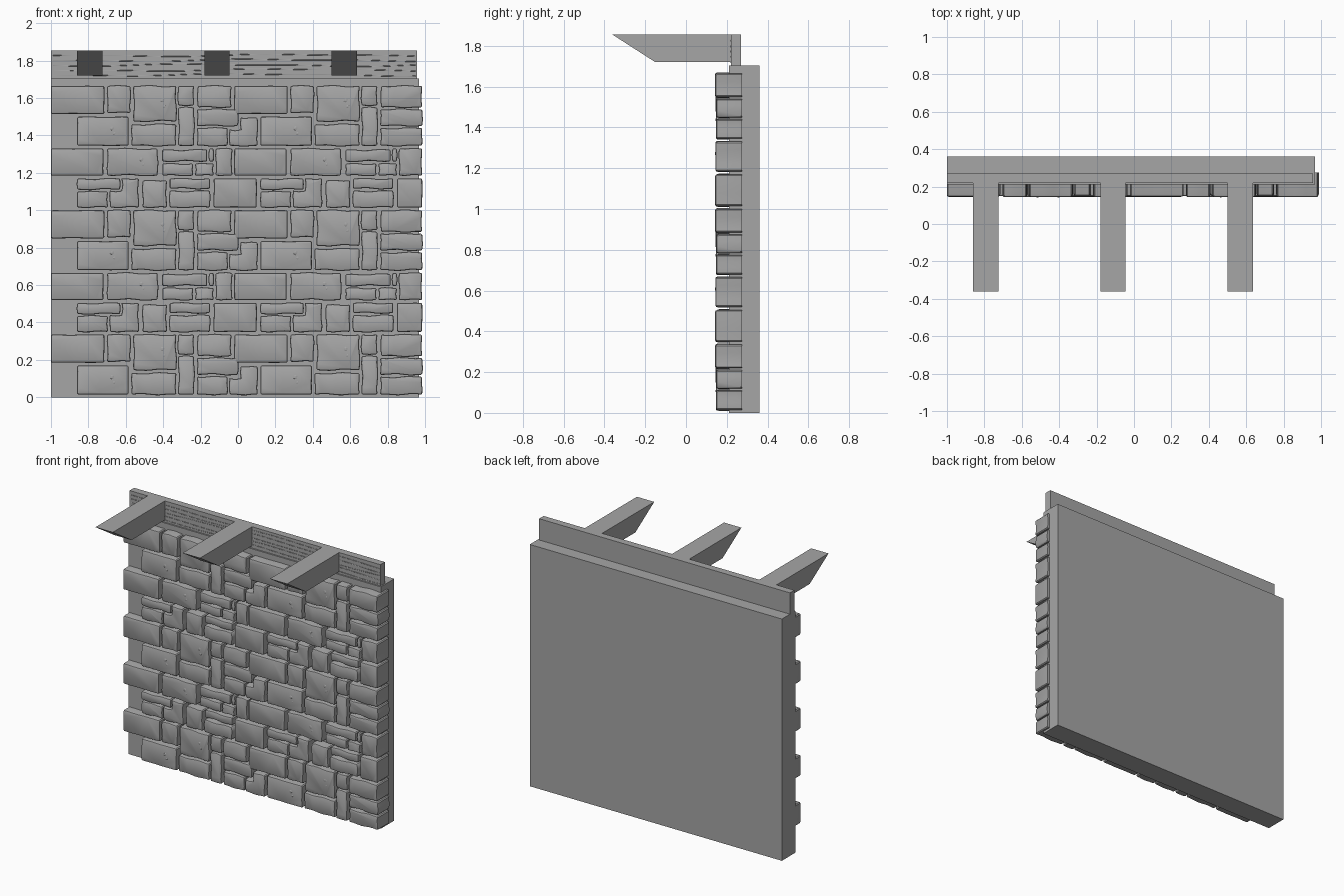
import bpy, bmesh, math, random

cube = bpy.data.objects.get("Cube")
if cube:
    bpy.data.objects.remove(cube, do_unlink=True)
random.seed(4)

grey = bpy.data.materials.new("plain grey")
grey.use_nodes = True
grey.diffuse_color = (0.38, 0.38, 0.38, 1)
grey.node_tree.nodes["Principled BSDF"].inputs["Base Color"].default_value = grey.diffuse_color


def add_object(name, bm):
    bmesh.ops.recalc_face_normals(bm, faces=bm.faces[:])
    mesh = bpy.data.meshes.new(name)
    bm.to_mesh(mesh)
    bm.free()
    mesh.materials.append(grey)
    obj = bpy.data.objects.new(name, mesh)
    bpy.context.collection.objects.link(obj)
    return obj


def side_profile(name, points, x0, x1):
    """Extrude a (y, z) outline from x0 to x1."""
    bm = bmesh.new()
    face = bm.faces.new([bm.verts.new((x0, y, z)) for y, z in points])
    result = bmesh.ops.extrude_face_region(bm, geom=[face])
    for v in result["geom"]:
        if isinstance(v, bmesh.types.BMVert):
            v.co.x = x1
    return add_object(name, bm)


def rectangle(y0, y1, z0, z1):
    return [(y0, z0), (y1, z0), (y1, z1), (y0, z1)]


# Backing wall, top beam and overhanging rafters
side_profile("wall_slab", rectangle(0.21, 0.36, 0, 1.705), -1, 0.967)
side_profile("top_beam", rectangle(0.22, 0.27, 1.7, 1.855), -1, 0.957)
rafter = [(-0.36, 1.855), (-0.15, 1.72), (0.225, 1.72), (0.225, 1.855)]
for i in range(3):
    x = -0.86 + i * 0.68
    side_profile("rafter_%d" % (i + 1), rafter, x, x + 0.135)

# Fine wavy wood grain along the front of the beam
grain = bpy.data.curves.new("beam_grain", "CURVE")
grain.dimensions = "3D"
grain.bevel_depth = 0.002
grain.bevel_resolution = 0
for row in range(5):
    spline = grain.splines.new("POLY")
    count = 40
    spline.points.add(count - 1)
    phase = random.uniform(0, 6)
    for i, p in enumerate(spline.points):
        x = -0.99 + 1.94 * i / (count - 1)
        wave = math.sin(4 * x + phase) + 0.5 * math.sin(9 * x + 2 * phase)
        p.co = (x, 0.22, 1.724 + row * 0.026 + 0.005 * wave, 1)
grain.materials.append(grey)
bpy.context.collection.objects.link(bpy.data.objects.new("beam_grain", grain))

# Stone courses: left, right, bottom, top
course_a = [
    (-1, -.715, .185, .335), (-.7, -.575, .19, .335), (-.86, -.585, .015, .17),
    (-.56, -.33, .145, .335), (-.57, -.33, .015, .13), (-.32, -.235, .23, .335),
    (-.32, -.235, .015, .22), (-.215, -.035, .22, .335), (-.22, 0, .12, .21),
    (-.22, -.055, .015, .11), (-.045, .105, .015, .165)]
course_b = [
    (-.86, -.63, .445, .505), (-.86, -.695, .35, .435), (-.685, -.53, .35, .505),
    (-.51, -.38, .35, .495), (-.365, -.15, .45, .505), (-.365, -.15, .35, .44),
    (-.13, .1, .35, .505)]
course_c = [
    (-1, -.72, .52, .665), (-.7, -.43, .52, .665), (-.405, -.165, .595, .66),
    (-.155, -.13, .595, .665), (-.405, -.24, .52, .585), (-.23, -.13, .52, .585),
    (-.12, -.03, .52, .665)]
notched = (course_a[10], course_b[2])
straight = (course_a[0], course_a[2], course_b[6], course_c[0])
chipped = (course_a[2], course_a[3], course_c[1])


def stone_outline(x0, x1, z0, z1, notch, wobble):
    """Outline with gently wavy edges and small clipped corners."""
    w, h, c = x1 - x0, z1 - z0, 0.006
    if notch:
        top_left = [(x0 + 0.4 * w, z1), (x0 + 0.4 * w, z0 + 0.58 * h), (x0, z0 + 0.58 * h)]
    else:
        top_left = [(x0 + c, z1), (x0, z1 - c)]
    corners = [(x0, z0 + c), (x0 + c, z0), (x1 - c, z0), (x1, z0 + c),
               (x1, z1 - c), (x1 - c, z1)] + top_left
    points = []
    for i, (ax, az) in enumerate(corners):
        bx, bz = corners[(i + 1) % len(corners)]
        length = math.hypot(bx - ax, bz - az)
        steps = max(1, round(length / 0.03))
        phase = random.uniform(0, 6)
        for s in range(steps):
            t = s / steps
            push = wobble * math.sin(t * math.pi) * math.sin(phase + 30 * length * t)
            points.append((ax + (bx - ax) * t - (bz - az) / length * push,
                           az + (bz - az) * t + (bx - ax) / length * push))
    return points


stones = bmesh.new()
chips = bmesh.new()
fronts = []
for level in range(3):
    courses = course_a if level == 2 else course_a + course_b + course_c
    for copy in range(2):
        for number, box in enumerate(courses):
            random.seed(number)
            x0, x1, z0, z1 = box
            x0, x1 = x0 + copy * 0.98, x1 + copy * 0.98
            if x0 > 0.9:
                continue
            if x1 > 0.9:
                x1 = 0.985
            lift = level * 0.665
            wobble = 0.001 if box in straight else 0.005
            outline = stone_outline(x0, x1, z0 + lift, z1 + lift, box in notched, wobble)
            back = stones.faces.new([stones.verts.new((x, 0.275, z)) for x, z in outline])
            front_y = random.uniform(0.143, 0.152)
            result = bmesh.ops.extrude_face_region(stones, geom=[back], use_keep_orig=True)
            front = [g for g in result["geom"] if isinstance(g, bmesh.types.BMFace)][0]
            for v in front.verts:
                v.co.y = front_y + 0.012
            fronts.append((front, front_y))
            # Small shallow chips on the larger stones
            if box in chipped:
                for dx, dz, size in ((0.68, 0.6, 0.012), (0.72, 0.42, 0.008)):
                    blob = bmesh.ops.create_icosphere(chips, subdivisions=1, radius=size)
                    for v in blob["verts"]:
                        v.co.y = front_y + v.co.y * 0.25
                        v.co.x += x0 + (x1 - x0) * dx
                        v.co.z += z0 + lift + (z1 - z0) * dz

# Rounded front rims
bmesh.ops.recalc_face_normals(stones, faces=stones.faces[:])
for thickness, rise in ((0.003, 0.003), (0.006, 0)):
    bmesh.ops.inset_region(stones, faces=[f for f, y in fronts], thickness=thickness,
                           use_even_offset=True, use_boundary=True)
    for face, y in fronts:
        for v in face.verts:
            v.co.y = y + rise

wall_stones = add_object("wall_stones", stones)
add_object("stone_chips", chips)
bpy.ops.object.select_all(action="DESELECT")
wall_stones.select_set(True)
bpy.context.view_layer.objects.active = wall_stones
bpy.ops.object.shade_smooth_by_angle(angle=math.radians(35))
